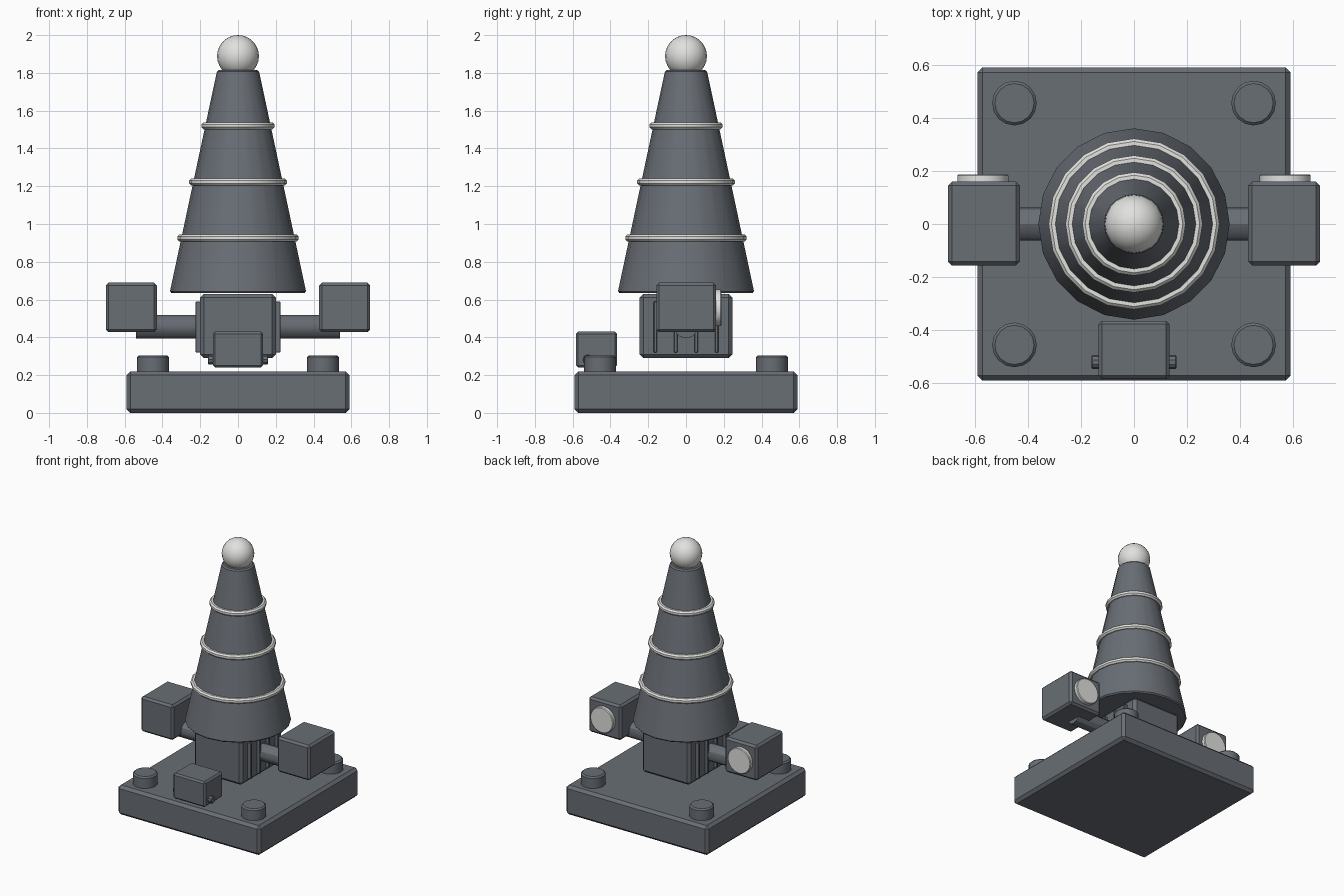
import bpy, bmesh, math
from mathutils import Matrix, Vector

if "Cube" in bpy.data.objects:
    bpy.data.objects.remove(bpy.data.objects["Cube"])


def material(name, rgb):
    m = bpy.data.materials.new(name)
    m.diffuse_color = (*rgb, 1.0)
    m.use_nodes = True
    m.node_tree.nodes["Principled BSDF"].inputs["Base Color"].default_value = m.diffuse_color
    return m


SLATE = material("slate grey", (0.140, 0.156, 0.178))
PALE = material("pale grey", (0.75, 0.75, 0.73))


def finish(bm, name, mat, bevel=0.0):
    if bevel:
        edges = [e for e in bm.edges if e.calc_face_angle(0) > math.radians(40)]
        bmesh.ops.bevel(bm, geom=edges, offset=bevel, segments=1, affect='EDGES')
    bmesh.ops.recalc_face_normals(bm, faces=bm.faces)
    me = bpy.data.meshes.new(name)
    bm.to_mesh(me)
    bm.free()
    me.materials.append(mat)
    me.shade_smooth()
    me.set_sharp_from_angle(angle=math.radians(30))
    ob = bpy.data.objects.new(name, me)
    bpy.context.collection.objects.link(ob)
    return ob


def box(name, lo, hi, bevel=0.015):
    lo, hi = Vector(lo), Vector(hi)
    bm = bmesh.new()
    bmesh.ops.create_cube(bm, size=1, matrix=Matrix.Translation((lo + hi) / 2)
                          @ Matrix.Diagonal((*(hi - lo), 1)))
    return finish(bm, name, SLATE, bevel)


def cylinder(name, centre, length, r1, r2=None, axis='Z', sides=16, mat=SLATE, bevel=0.0):
    rot = {'Z': Matrix(), 'X': Matrix.Rotation(math.pi / 2, 4, 'Y'),
           'Y': Matrix.Rotation(math.pi / 2, 4, 'X')}[axis]
    bm = bmesh.new()
    bmesh.ops.create_cone(bm, cap_ends=True, segments=sides, radius1=r1,
                          radius2=r1 if r2 is None else r2, depth=length,
                          matrix=Matrix.Translation(centre) @ rot)
    return finish(bm, name, mat, bevel)


def ring(name, z, radius, tube, sides=20, tube_sides=8):
    bm = bmesh.new()
    loops = []
    for i in range(sides):
        a = 2 * math.pi * i / sides
        loop = []
        for j in range(tube_sides):
            b = 2 * math.pi * (j + 0.5) / tube_sides
            r = radius + tube * math.cos(b)
            loop.append(bm.verts.new((r * math.cos(a), r * math.sin(a), z + tube * math.sin(b))))
        loops.append(loop)
    for i in range(sides):
        p, q = loops[i], loops[(i + 1) % sides]
        for j in range(tube_sides):
            k = (j + 1) % tube_sides
            bm.faces.new((p[j], q[j], q[k], p[k]))
    return finish(bm, name, PALE)


# base slab and corner bolts
box("base", (-0.59, -0.59, 0), (0.59, 0.59, 0.22), 0.02)
for sx in (-1, 1):
    for sy in (-1, 1):
        cylinder("base_bolt", (sx * 0.45, sy * 0.455, 0.255), 0.1, 0.084, bevel=0.01)

# central housing with cooling fins on both sides
box("housing", (-0.2, -0.245, 0.29), (0.2, 0.245, 0.63), 0.02)
for s in (-1, 1):
    for y in (-0.162, -0.054, 0.054, 0.162):
        box("cooling_fin", (s * 0.205 - 0.02, y - 0.009, 0.32),
            (s * 0.205 + 0.02, y + 0.009, 0.59), 0.003)

# tapered tower with pale rings and ball tip
Z0, Z1, R0, R1 = 0.635, 1.815, 0.362, 0.11
cylinder("tower", (0, 0, (Z0 + Z1) / 2), Z1 - Z0, R0, R1, sides=20, bevel=0.009)
for z in (0.925, 1.222, 1.52):
    ring("tower_ring", z, R0 + (R1 - R0) * (z - Z0) / (Z1 - Z0) + 0.003, 0.02)
bm = bmesh.new()
bmesh.ops.create_uvsphere(bm, u_segments=20, v_segments=14, radius=0.111,
                          matrix=Matrix.Translation((0, 0, 1.889)))
finish(bm, "tip_ball", PALE)

# side arms, pods and rear lenses
for s in (-1, 1):
    cylinder("side_arm", (s * 0.345, 0, 0.457), 0.39, 0.062, axis='X', sides=12)
    box("side_pod", (s * 0.565 - 0.135, -0.157, 0.427), (s * 0.565 + 0.135, 0.16, 0.69))
    cylinder("pod_lens", (s * 0.569, 0.165, 0.557), 0.044, 0.096, axis='Y',
             sides=20, mat=PALE, bevel=0.005)

# front box with side pins
box("front_box", (-0.133, -0.583, 0.24), (0.133, -0.365, 0.43), 0.012)
for s in (-1, 1):
    cylinder("front_box_pin", (s * 0.135, -0.52, 0.282), 0.05, 0.026, axis='X',
             sides=10, bevel=0.004)
